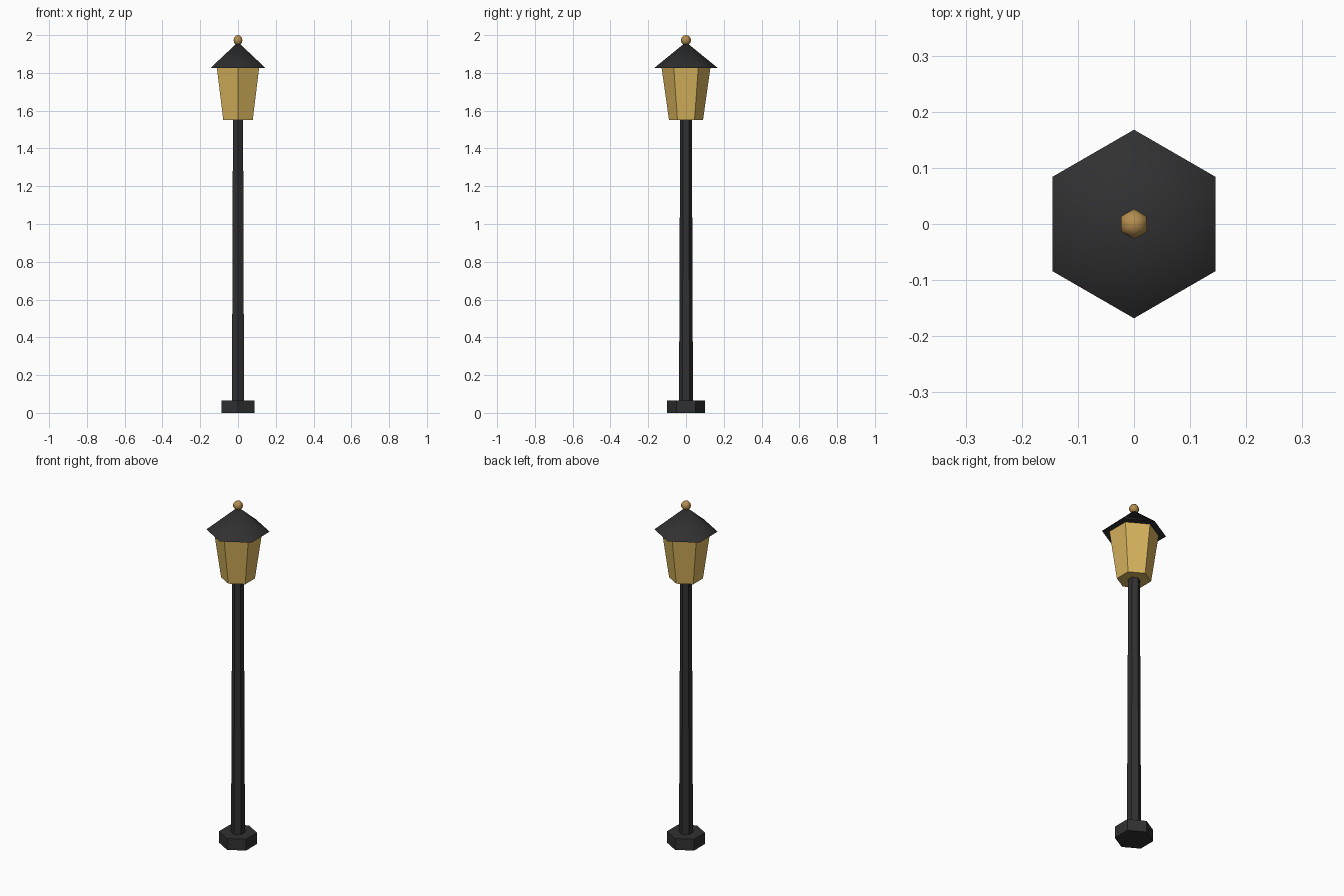
import bpy
import bmesh
from math import sin, cos, pi, radians

cube = bpy.data.objects.get("Cube")
if cube:
    bpy.data.objects.remove(cube, do_unlink=True)

SIDES = 6


def material(name, rgb):
    mat = bpy.data.materials.new(name)
    mat.use_nodes = True
    colour = (*rgb, 1.0)
    mat.diffuse_color = colour
    bsdf = mat.node_tree.nodes["Principled BSDF"]
    bsdf.inputs["Base Color"].default_value = colour
    bsdf.inputs["Roughness"].default_value = 0.7
    return mat


def turned(name, profile, mat, smooth_angle=None):
    """Six-sided solid from (radius, height) points, with corners on +y and -y."""
    bm = bmesh.new()
    rings = []
    for r, z in profile:
        if r == 0:
            rings.append([bm.verts.new((0, 0, z))])
        else:
            angles = [pi / 2 + i * 2 * pi / SIDES for i in range(SIDES)]
            rings.append([bm.verts.new((r * cos(a), r * sin(a), z)) for a in angles])
    for low, high in zip(rings, rings[1:]):
        for i in range(SIDES):
            j = (i + 1) % SIDES
            if len(low) == 1:
                bm.faces.new((low[0], high[j], high[i]))
            elif len(high) == 1:
                bm.faces.new((low[i], low[j], high[0]))
            else:
                bm.faces.new((low[i], low[j], high[j], high[i]))
    # Close open ends
    for ring in (rings[0], rings[-1]):
        if len(ring) > 1:
            bm.faces.new(ring)
    bmesh.ops.recalc_face_normals(bm, faces=bm.faces[:])
    mesh = bpy.data.meshes.new(name)
    bm.to_mesh(mesh)
    bm.free()
    mesh.materials.append(mat)
    obj = bpy.data.objects.new(name, mesh)
    bpy.context.collection.objects.link(obj)
    if smooth_angle:
        bpy.ops.object.select_all(action='DESELECT')
        obj.select_set(True)
        bpy.context.view_layer.objects.active = obj
        bpy.ops.object.shade_smooth_by_angle(angle=radians(smooth_angle))
    return obj


iron = material("dark iron", (0.03, 0.03, 0.032))
glass = material("amber glass", (0.68, 0.45, 0.11))
brass = material("brass", (0.46, 0.27, 0.08))

# Foot and tapering post
turned("base", [(0.101, 0), (0.101, 0.066)], iron)
turned("post", [(0.037, 0.066), (0.031, 1.55)], iron)

# Lantern body, roof and finial
turned("lantern", [(0.09, 1.55), (0.129, 1.826)], glass)
turned("roof", [(0.168, 1.826), (0, 1.963)], iron, 50)

RINGS, RADIUS = 6, 0.027
ball = [(RADIUS * sin(pi * k / RINGS) if 0 < k < RINGS else 0,
         2 - RADIUS - RADIUS * cos(pi * k / RINGS)) for k in range(RINGS + 1)]
turned("finial", ball, brass, 65)
